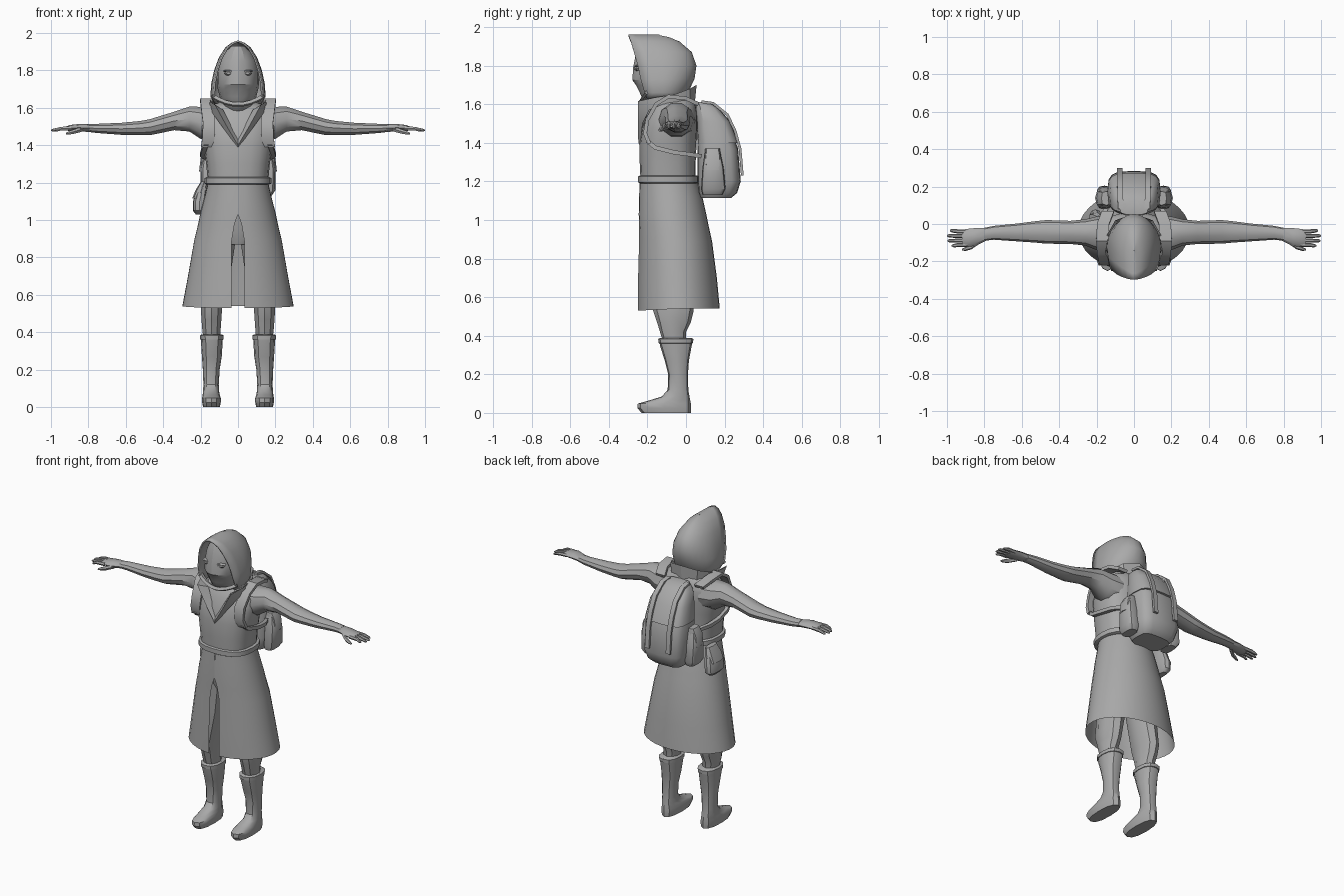
import bpy, bmesh, math
from mathutils import Vector

cloth = bpy.data.materials.new("plain grey")
cloth.diffuse_color = (0.4, 0.4, 0.4, 1)


def loft(name, rings, closed=True, cap=True, mirror=False, angle=35):
    """Skin a list of equally long point rings."""
    bm = bmesh.new()
    vs = [[bm.verts.new(p) for p in r] for r in rings]
    n = len(rings[0])
    for a, b in zip(vs, vs[1:]):
        for i in range(n if closed else n - 1):
            j = (i + 1) % n
            bm.faces.new((a[i], a[j], b[j], b[i]))
    if cap:
        bm.faces.new(vs[0])
        bm.faces.new(vs[-1])
    bmesh.ops.remove_doubles(bm, verts=bm.verts, dist=0.0002)
    bmesh.ops.recalc_face_normals(bm, faces=bm.faces)
    me = bpy.data.meshes.new(name)
    bm.to_mesh(me)
    bm.free()
    me.materials.append(cloth)
    me.shade_smooth()
    me.set_sharp_from_angle(angle=math.radians(angle))
    ob = bpy.data.objects.new(name, me)
    bpy.context.collection.objects.link(ob)
    if mirror:
        ob.modifiers.new("mirror", 'MIRROR').use_mirror_merge = False
    return ob


def sup(v, p):
    return math.copysign(abs(v) ** (2 / p), v)


def level(z, w, yf, yb, cx=0, n=16, p=2):
    """Horizontal superellipse ring, starting at the front."""
    cy, ry = (yf + yb) / 2, (yb - yf) / 2
    return [Vector((cx + w * sup(math.sin(t), p), cy - ry * sup(math.cos(t), p), z))
            for t in (2 * math.pi * i / n for i in range(n))]


def tube(name, rows, n=8, mirror=True):
    """Rings across x: rows of x, y, z, ry, rz."""
    return loft(name, [[(x, y + ry * math.cos(2 * math.pi * i / n), z + rz * math.sin(2 * math.pi * i / n))
                        for i in range(n)] for x, y, z, ry, rz in rows], mirror=mirror)


def strap(name, path, width, thick, mirror=True):
    """Flat band along a path, width along x."""
    pts = [Vector(p) for p in path]
    rings = []
    for i, p in enumerate(pts):
        d = pts[min(i + 1, len(pts) - 1)] - pts[max(i - 1, 0)]
        nrm = Vector((0, -d.z, d.y)).normalized() * thick / 2
        s = Vector((width / 2, 0, 0))
        rings.append([p - s - nrm, p + s - nrm, p + s + nrm, p - s + nrm])
    return loft(name, rings, mirror=mirror)


# Torso, pelvis and belt
loft("tunic", [level(*r, n=20, p=2.5) for r in (
    (1.19, .16, -.235, .05), (1.3, .17, -.24, .05), (1.4, .185, -.24, .055), (1.48, .2, -.228, .06),
    (1.55, .2, -.2, .06), (1.6, .165, -.175, .05), (1.63, .1, -.14, .03))])
loft("belt", [level(*r, n=20, p=2.5) for r in (
    (1.19, .165, -.24, .058), (1.195, .178, -.248, .066), (1.225, .178, -.248, .066), (1.23, .165, -.24, .058))])
loft("pelvis", [level(*r, n=12) for r in ((.87, .08, -.15, .0), (.95, .14, -.18, .04), (1.15, .15, -.2, .04))])

# Coat skirt with a front slit
skirt = []
for z, w, yf, yb, gap in ((1.205, .16, -.24, .058, 0), (1.12, .18, -.243, .085, 0), (1.03, .203, -.245, .105, 0),
                          (.98, .213, -.245, .115, .018), (.89, .235, -.245, .135, .033),
                          (.7, .268, -.25, .16, .035), (.54, .298, -.25, .175, .035)):
    cy, ry, a = (yf + yb) / 2, (yb - yf) / 2, math.asin((gap + .0005) / w)
    skirt.append([(w * math.sin(t), cy - ry * math.cos(t), z - .01 * max(0, math.cos(t)) * (z < .6))
                  for t in (a + (2 * math.pi - 2 * a) * i / 32 for i in range(33))])
loft("coat_skirt", skirt, closed=False, cap=False)

# Hood, open at the front
hood = []
for z, w, yf, yb in ((1.62, .125, -.2, -.02), (1.66, .148, -.215, .01), (1.73, .143, -.235, .044), (1.8, .128, -.25, .054),
                     (1.87, .102, -.27, .03), (1.925, .066, -.285, -.034), (1.948, .035, -.294, -.09),
                     (1.957, .012, -.297, -.137)):
    yc = yf + .42 * (yb - yf)
    half = [(.9 * w, yf, z), (.97 * w, (yf + yc) / 2, z)]
    half += [(w * math.cos(t), yc + (yb - yc) * math.sin(t), z) for t in (math.pi * i / 12 for i in range(7))]
    hood.append(half + [(-x, y, k) for x, y, k in half[-2::-1]])
hood.append([(0, y, 1.96) for x, y, z in hood[-1]])
ob = loft("hood", hood, closed=False, cap=False, angle=50)
sol = ob.modifiers.new("cloth", 'SOLIDIFY')
sol.thickness, sol.offset = .01, -1

# Lower lip of the hood
arc = [(x, -.235 + 1.6 * x * x, 1.606 + 2.3 * x * x) for x in (-.14, -.11, -.07, -.03, 0, .03, .07, .11, .14)]
loft("hood_lip", [[(x, y, z), (x, y - .01, z + .008), (x * .95, y, z + .024), (x * .9, y + .02, z + .015)]
                  for x, y, z in arc])

# Face with a centre ridge and eyes
face = [level(*r, n=16, p=1.9) for r in (
    (1.58, .06, -.18, -.04), (1.62, .08, -.222, -.03), (1.66, .098, -.24, -.02), (1.7, .108, -.26, -.01),
    (1.725, .112, -.278, 0), (1.79, .112, -.274, 0), (1.85, .1, -.262, -.02), (1.9, .07, -.25, -.05),
    (1.93, .035, -.235, -.1))]
loft("face", face, angle=25)
for part, z, w, h in (("eye", 1.785, .024, .013), ("eyelid", 1.797, .03, .006)):
    loft(part, [[(.05 + w * s * math.cos(math.pi * i / 4), y, z + h * s * math.sin(math.pi * i / 4)) for i in range(8)]
                for y, s in ((-.235, 1), (-.256, 1), (-.266, .5))], mirror=True)

# Raised collar forming a V on the chest
upper = [(.0, -.247, 1.4), (.065, -.25, 1.51), (.122, -.25, 1.615), (.15, -.16, 1.635), (.145, -.06, 1.65),
         (.1, .02, 1.68), (0, .055, 1.7)]
lower = [(.0, -.235, 1.43), (.035, -.215, 1.5), (.08, -.19, 1.59), (.11, -.13, 1.6), (.11, -.06, 1.6),
         (.08, .01, 1.6), (0, .035, 1.6)]
outer = [(.0, -.238, 1.385), (.085, -.225, 1.5), (.135, -.19, 1.57), (.155, -.12, 1.6), (.14, -.05, 1.6),
         (.09, .02, 1.6), (0, .045, 1.6)]
loft("collar", [lower, upper, outer], closed=False, cap=False, mirror=True)

# Arms, hands and fingers
tube("arm", ((.12, -.05, 1.515, .1, .09), (.2, -.05, 1.52, .09, .09), (.26, -.045, 1.54, .07, .07),
             (.34, -.045, 1.53, .062, .052), (.47, -.042, 1.497, .063, .045), (.52, -.042, 1.492, .058, .04),
             (.62, -.045, 1.488, .048, .034), (.75, -.047, 1.49, .037, .026), (.8, -.055, 1.492, .035, .022)), n=10)
tube("hand", ((.79, -.055, 1.492, .034, .021), (.85, -.07, 1.494, .048, .02), (.9, -.074, 1.492, .047, .016),
              (.92, -.074, 1.49, .04, .01)))
for i, (y, y2, tip) in enumerate(((-.042, -.036, .985), (-.065, -.063, 1.0), (-.088, -.09, .997), (-.11, -.116, .975))):
    tube("finger_%d" % (i + 1), ((.89, y, 1.491, .012, .012), (.945, (y + y2) / 2, 1.489, .011, .011),
                                 (tip - .01, y2, 1.481, .009, .008), (tip, y2, 1.479, .004, .004)), n=6)
tube("thumb", ((.83, -.09, 1.487, .018, .015), (.87, -.122, 1.475, .014, .014), (.9, -.133, 1.467, .011, .011),
               (.92, -.137, 1.462, .005, .005)), n=6)

# Trousers and boots
loft("trouser_leg", [level(z, w, a, b, c, 10) for z, w, a, b, c in (
    (.98, .09, -.18, .03, .085), (.75, .08, -.17, .035, .11), (.53, .06, -.17, .04, .142),
    (.47, .056, -.15, .025, .142), (.42, .052, -.135, .0, .142), (.34, .045, -.11, 0, .14))], mirror=True)
boot = [level(z, w, a, b, c, 12, 2.4) for z, w, a, b, c in (
    (.36, .05, -.12, .015, .14), (.385, .06, -.14, .035, .14), (.35, .058, -.135, .03, .14), (.27, .053, -.11, .015, .14),
    (.2, .045, -.092, .01, .143), (.12, .041, -.095, .012, .144), (.085, .043, -.125, .018, .144),
    (.065, .046, -.19, .022, .143), (.048, .05, -.25, .025, .142), (.025, .05, -.252, .027, .142),
    (.0, .045, -.23, .025, .142))]
loft("boot", boot, mirror=True)
loft("boot_cuff", [level(z, w, a, b, .14, 12, 2.4) for z, w, a, b in (
    (.36, .056, -.135, .03), (.362, .062, -.143, .037), (.383, .063, -.144, .038), (.388, .056, -.135, .03))], mirror=True)

# Backpack body, lid and side pockets
loft("backpack", [level(*r, n=16, p=3.6) for r in (
    (1.115, .105, .075, .235), (1.14, .125, .065, .265), (1.2, .142, .06, .284), (1.37, .14, .06, .27),
    (1.51, .122, .055, .22), (1.575, .1, .055, .16), (1.603, .07, .055, .12))])
loft("backpack_lid", [level(*r, n=16, p=3.6) for r in (
    (1.4, .13, .07, .262), (1.4, .142, .06, .274), (1.51, .13, .055, .23), (1.58, .108, .05, .168),
    (1.612, .075, .05, .12))])
loft("side_pocket", [level(z, w, a, b, c, 12, 3.2) for z, w, a, b, c in (
    (1.13, .03, .085, .19, .15), (1.16, .042, .078, .205, .158), (1.27, .042, .085, .195, .16),
    (1.34, .035, .095, .18, .155), (1.365, .02, .105, .17, .145))], mirror=True)
loft("pocket_flap", [level(z, w, a, b, c, 8, 3.2) for z, w, a, b, c in (
    (1.26, .046, .098, .18, .162), (1.33, .042, .095, .182, .158), (1.37, .026, .1, .175, .148))], mirror=True)
strap("lid_strap", ((.07, .08, 1.613), (.073, .14, 1.605), (.075, .215, 1.545), (.076, .255, 1.46),
                    (.076, .28, 1.37), (.076, .292, 1.23)), .03, .014)

# Shoulder straps looping under the arms
strap("shoulder_strap", ((.14, .065, 1.6), (.165, .0, 1.63), (.17, -.09, 1.64), (.165, -.155, 1.6), (.155, -.2, 1.52),
                         (.157, -.212, 1.45), (.165, -.19, 1.395)), .065, .02)
strap("strap_lower", ((.17, -.2, 1.41), (.183, -.16, 1.375), (.19, -.06, 1.35), (.18, .02, 1.34), (.15, .08, 1.33)),
      .025, .022)

# Belt pouch on one side
loft("belt_pouch", [level(z, w, a, b, c, 12, 2.8) for z, w, a, b, c in (
    (1.03, .02, -.05, .05, -.205), (1.05, .034, -.075, .075, -.207), (1.1, .036, -.078, .078, -.205),
    (1.16, .028, -.06, .06, -.192), (1.2, .016, -.05, .05, -.18))])
loft("pouch_flap", [level(z, w, a, b, c, 8, 2.8) for z, w, a, b, c in (
    (1.115, .036, -.064, .064, -.209), (1.16, .031, -.064, .064, -.196), (1.205, .017, -.05, .05, -.182))])
